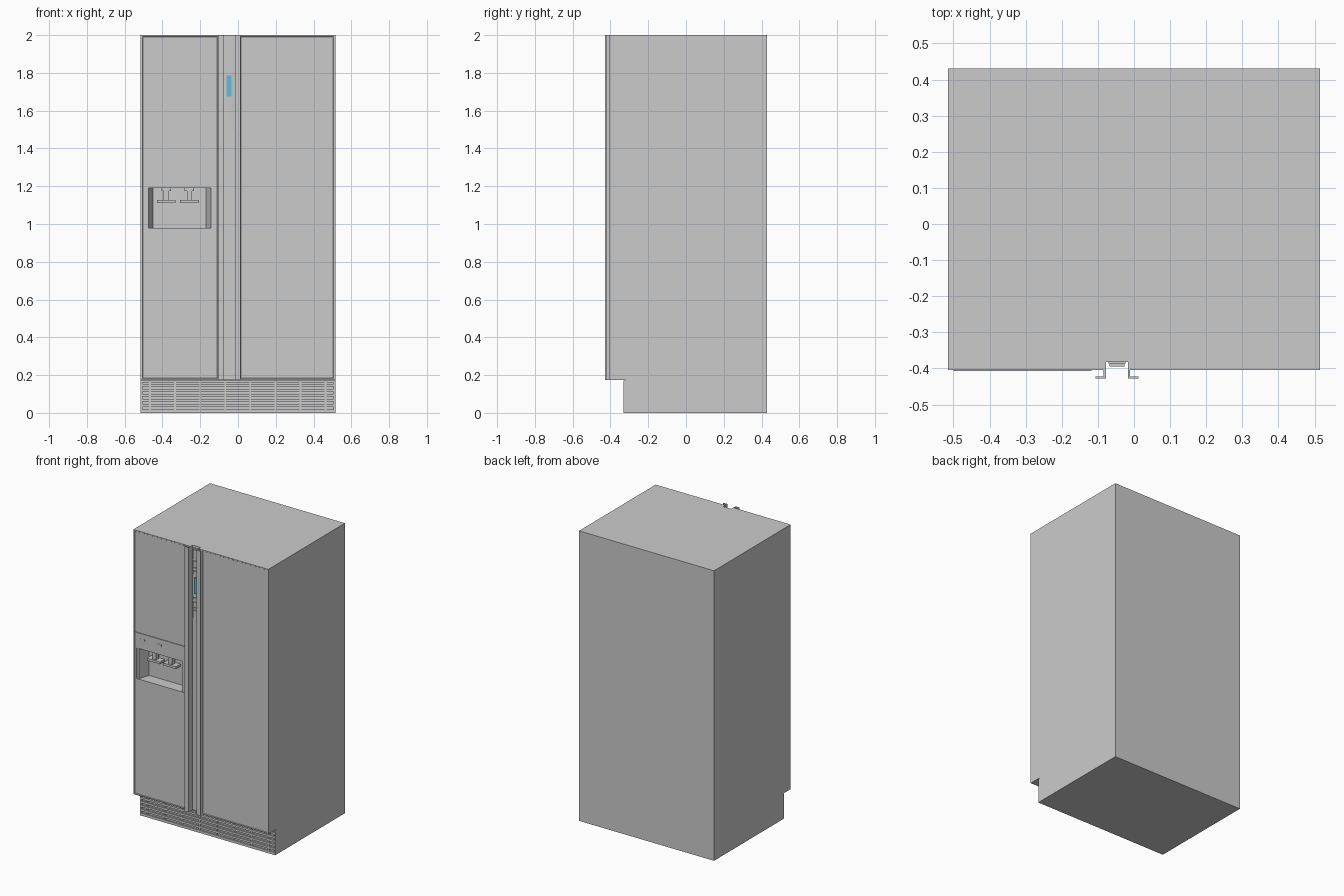
import bpy, bmesh

if "Cube" in bpy.data.objects:
    bpy.data.objects.remove(bpy.data.objects["Cube"])

def mesh_object(name, bm):
    bmesh.ops.recalc_face_normals(bm, faces=bm.faces)
    me = bpy.data.meshes.new(name)
    bm.to_mesh(me)
    bm.free()
    ob = bpy.data.objects.new(name, me)
    bpy.context.collection.objects.link(ob)
    return ob

def add_box(bm, x0, x1, y0, y1, z0, z1):
    vs = bmesh.ops.create_cube(bm, size=1)["verts"]
    for v in vs:
        v.co = ((x0 + x1) / 2 + v.co.x * (x1 - x0),
                (y0 + y1) / 2 + v.co.y * (y1 - y0),
                (z0 + z1) / 2 + v.co.z * (z1 - z0))

def boxes(name, *specs):
    bm = bmesh.new()
    for s in specs:
        add_box(bm, *s)
    return mesh_object(name, bm)

def extrude_profile(name, pts, z0, z1):
    bm = bmesh.new()
    f = bm.faces.new([bm.verts.new((x, y, z0)) for x, y in pts])
    top = bmesh.ops.extrude_face_region(bm, geom=[f])["geom"]
    for v in top:
        if isinstance(v, bmesh.types.BMVert):
            v.co.z = z1
    return mesh_object(name, bm)

def paint(ob, rgb):
    m = bpy.data.materials.new(ob.name)
    m.diffuse_color = (*rgb, 1)
    m.use_nodes = True
    m.node_tree.nodes["Principled BSDF"].inputs["Base Color"].default_value = m.diffuse_color
    ob.data.materials.append(m)

# Cabinet
boxes("cabinet", (-.515, .515, -.32, .43, 0, 2))

# Doors with a thin raised rim and a slightly sunk front panel
def door(name, x0, x1, p0, p1):
    bm = bmesh.new()
    add_box(bm, x0, x1, -.405, -.32, .175, 2)
    bm.faces.ensure_lookup_table()
    bm.normal_update()
    front = min(bm.faces, key=lambda f: f.calc_center_median().y)
    bmesh.ops.inset_region(bm, faces=[front], thickness=.01)
    for v in front.verts:
        v.co.x = p0 if v.co.x < (x0 + x1) / 2 else p1
    bmesh.ops.inset_region(bm, faces=[front], thickness=.003, depth=-.003)
    return mesh_object(name, bm)

left = door("freezer_door", -.515, -.08, -.505, -.108)
door("fridge_door", -.015, .515, .013, .505)

# Dispenser recess: tapered cut into the left door
bm = bmesh.new()
add_box(bm, -.49, -.128, -.45, -.325, .98, 1.19)
for v in bm.verts:
    if v.co.y > -.4:
        v.co.x = -.45 if v.co.x < -.3 else -.17
cutter = mesh_object("recess_cutter", bm)
cutter.hide_render = True
mod = left.modifiers.new("recess", "BOOLEAN")
mod.operation, mod.solver, mod.object = "DIFFERENCE", "EXACT", cutter
bpy.context.view_layer.objects.active = left
bpy.ops.object.modifier_apply(modifier=mod.name)
bpy.data.objects.remove(cutter)

# Dispenser surround and control face
boxes("dispenser_frame",
      (-.5, -.49, -.407, -.395, .968, 1.298),
      (-.128, -.118, -.407, -.395, .968, 1.298),
      (-.49, -.128, -.407, -.395, .968, .98),
      (-.49, -.128, -.407, -.395, 1.288, 1.298))
boxes("dispenser_panel", (-.49, -.128, -.405, -.395, 1.19, 1.288))
boxes("dispenser_buttons", *[(x, x + .018, -.407, -.404, 1.25, 1.262)
                             for x in (-.465, -.445, -.34, -.32)])

# Nozzles with paddle feet
for i, x in enumerate((-.38, -.257)):
    boxes(f"nozzle_{i + 1}",
          (x - .025, x + .025, -.375, -.335, 1.175, 1.19),
          (x - .014, x + .014, -.37, -.34, 1.125, 1.18),
          (x - .05, x + .05, -.38, -.33, 1.11, 1.126))

# Centre strip between the doors and the control display
boxes("centre_strip", (-.078, -.017, -.382, -.32, .175, 2))
extrude_profile("control_panel",
                [(-.071, -.38), (-.071, -.386), (-.064, -.388), (-.03, -.388),
                 (-.023, -.386), (-.023, -.38)], 1.5, 1.985)
boxes("control_keys", *[(-.068, -.026, -.394, -.386, z, z + h) for z, h in
      ((1.912, .066), (1.865, .035), (1.845, .009), (1.805, .025), (1.635, .012),
       (1.59, .025), (1.57, .009), (1.51, .05))])
screen = boxes("display_screen", (-.06, -.034, -.395, -.386, 1.675, 1.785))
paint(screen, (.12, .5, .68))

# Full-height L-shaped handles
for name, wx, s in (("freezer_handle", -.078, -1), ("fridge_handle", -.017, 1)):
    pts = [(wx, -.32), (wx, -.428), (wx + s * .029, -.428),
           (wx + s * .029, -.422), (wx + s * .006, -.422), (wx + s * .006, -.32)]
    extrude_profile(name, pts, .175, 2)

# Base grille: rim, horizontal slats and vertical ribs
rim = [(-.515, -.505, -.33, -.32, 0, .172), (.505, .515, -.33, -.32, 0, .172),
       (-.505, .505, -.33, -.32, 0, .018), (-.505, .505, -.33, -.32, .162, .172)]
slats = [(-.505, .505, -.33, -.32, .032 + i * .027, .046 + i * .027) for i in range(5)]
ribs = [(x - .005, x + .005, -.327, -.32, .018, .162)
        for x in (-.465 + i * .1325 for i in range(8))]
boxes("base_grille", *rim, *slats, *ribs)
